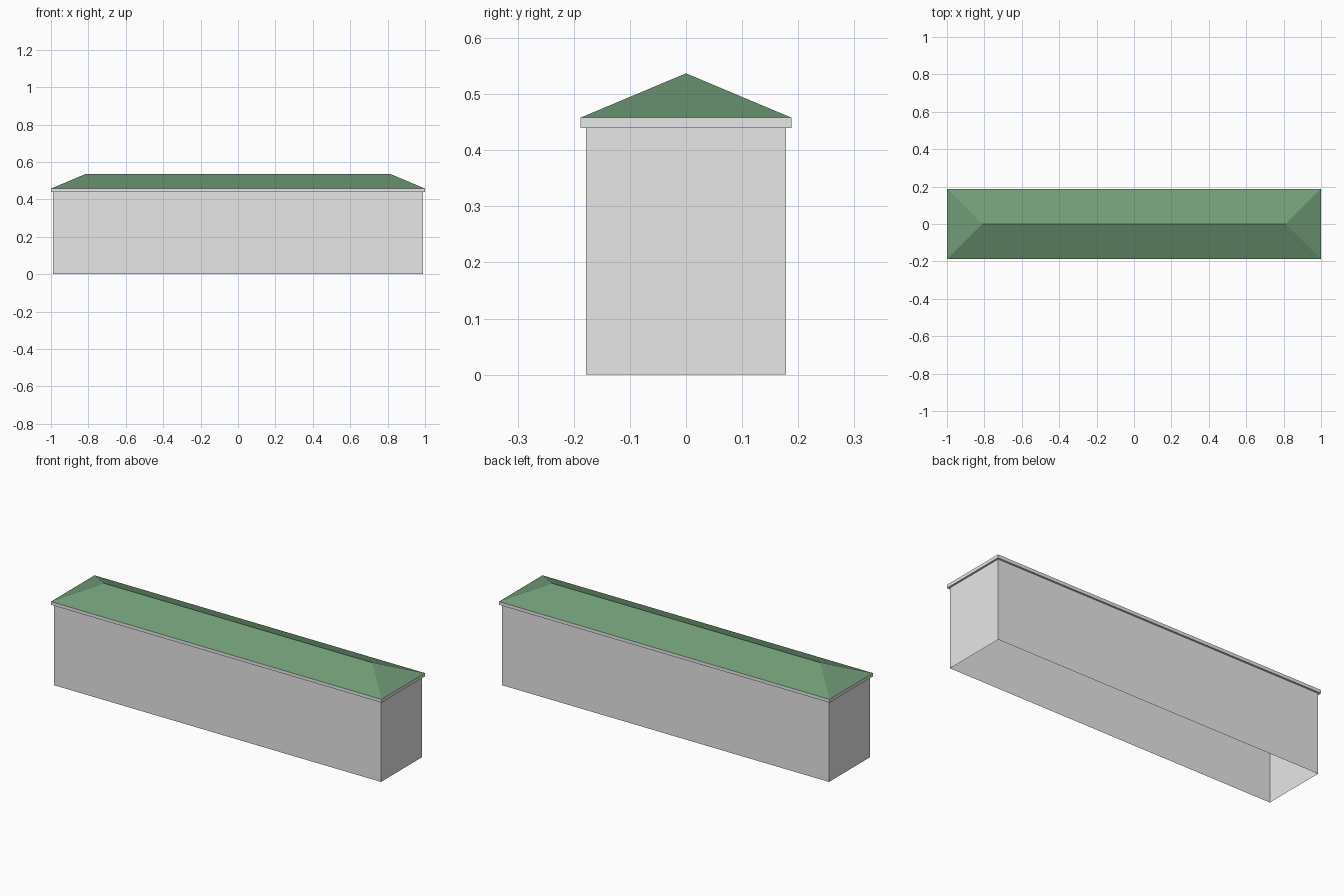
import bpy

if "Cube" in bpy.data.objects:
    bpy.data.objects.remove(bpy.data.objects["Cube"])

WALL = (0.99, 0.178)      # half sizes of the walls
EAVE = (1.0, 0.188)       # half sizes of the cornice and roof edge
Z_WALL, Z_EAVE, Z_RIDGE = 0.44, 0.458, 0.537
RIDGE = EAVE[0] - EAVE[1]  # half length of the ridge


def material(name, rgb):
    m = bpy.data.materials.new(name)
    m.diffuse_color = (*rgb, 1.0)
    m.use_nodes = True
    m.node_tree.nodes["Principled BSDF"].inputs["Base Color"].default_value = m.diffuse_color
    return m


def ring(half, z):
    x, y = half
    return [(-x, -y, z), (x, -y, z), (x, y, z), (-x, y, z)]


def band_faces(levels):
    """Quads joining successive four-point rings, facing outwards."""
    return [(4 * k + i, 4 * k + (i + 1) % 4, 4 * k + 4 + (i + 1) % 4, 4 * k + 4 + i)
            for k in range(levels - 1) for i in range(4)]


def add_object(name, verts, faces, mat):
    mesh = bpy.data.meshes.new(name)
    mesh.from_pydata(verts, [], faces)
    mesh.materials.append(mat)
    mesh.update()
    obj = bpy.data.objects.new(name, mesh)
    bpy.context.collection.objects.link(obj)
    return obj


grey = material("grey_wall", (0.8, 0.8, 0.8))
green = material("green_roof", (0.165, 0.33, 0.185))

# Walls: a thin shell, open at the bottom
add_object("walls", ring(WALL, 0) + ring(WALL, Z_WALL), band_faces(2), grey)

# Cornice: overhanging soffit and upright fascia
add_object("cornice", ring(WALL, Z_WALL) + ring(EAVE, Z_WALL) + ring(EAVE, Z_EAVE),
           band_faces(3), grey)

# Hipped roof: two long slopes and two hip ends
add_object("hip_roof",
           ring(EAVE, Z_EAVE) + [(-RIDGE, 0, Z_RIDGE), (RIDGE, 0, Z_RIDGE)],
           [(0, 1, 5, 4), (1, 2, 5), (2, 3, 4, 5), (3, 0, 4)], green)
